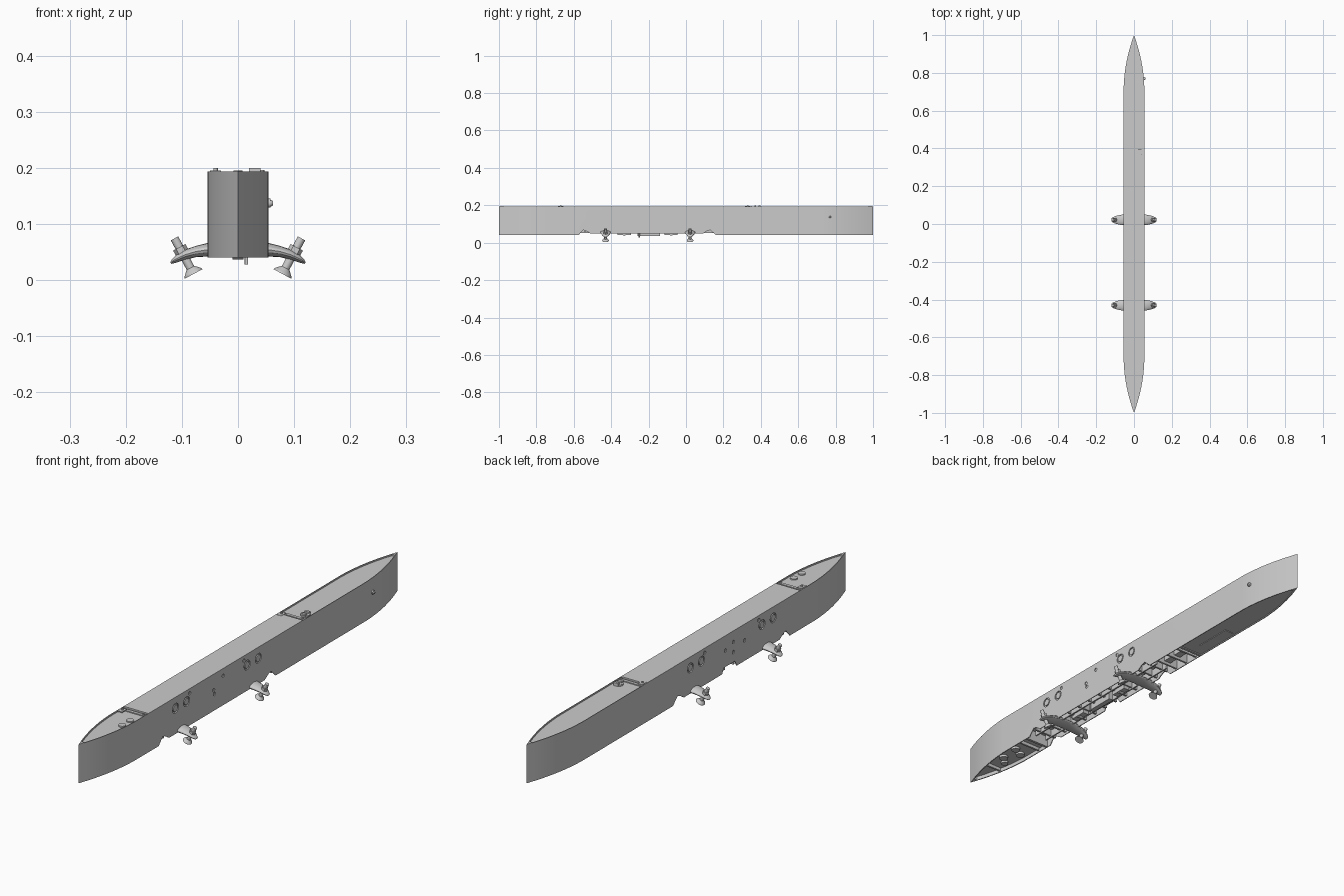
import bpy, bmesh, math
from mathutils import Matrix, Vector

cube = bpy.data.objects.get("Cube")
if cube:
    bpy.data.objects.remove(cube, do_unlink=True)

grey = bpy.data.materials.new("light grey metal")
grey.use_nodes = True
grey.diffuse_color = (0.6, 0.6, 0.6, 1)
grey.node_tree.nodes["Principled BSDF"].inputs["Base Color"].default_value = (0.6, 0.6, 0.6, 1)

HALF, BOTTOM, TOP = 0.055, 0.04, 0.194


def finish(name, bm, smooth=True):
    bmesh.ops.recalc_face_normals(bm, faces=bm.faces)
    mesh = bpy.data.meshes.new(name)
    bm.to_mesh(mesh)
    bm.free()
    mesh.materials.append(grey)
    ob = bpy.data.objects.new(name, mesh)
    bpy.context.collection.objects.link(ob)
    if smooth:
        shade(ob)
    return ob


def shade(ob):
    bpy.ops.object.select_all(action='DESELECT')
    bpy.context.view_layer.objects.active = ob
    ob.select_set(True)
    bpy.ops.object.shade_smooth_by_angle(angle=math.radians(30))


def prism(bm, points, offset):
    """Close a loop of points and sweep it along offset."""
    face = bm.faces.new([bm.verts.new(p) for p in points])
    new = bmesh.ops.extrude_face_region(bm, geom=[face])["geom"]
    bmesh.ops.translate(bm, verts=[v for v in new if isinstance(v, bmesh.types.BMVert)],
                        vec=Vector(offset))


def box(bm, x, y, z, sx, sy, sz):
    m = Matrix.Translation((x, y, z)) @ Matrix.Diagonal((sx, sy, sz, 1))
    bmesh.ops.create_cube(bm, size=1, matrix=m)


def rod(bm, a, b, r1, r2=None, sides=20):
    a, b = Vector(a), Vector(b)
    m = Matrix.Translation((a + b) / 2) @ (b - a).to_track_quat('Z', 'Y').to_matrix().to_4x4()
    bmesh.ops.create_cone(bm, cap_ends=True, segments=sides, radius1=r1,
                          radius2=r1 if r2 is None else r2, depth=(b - a).length, matrix=m)


def width(y):
    t = max(0, (abs(y) - 0.7) / 0.3)
    return HALF * (1 - t * t)


def outline(y0, y1, z, inset=0):
    """Plan outline with tapered ends, between two stations."""
    steps = 60
    ys = [y0 + (y1 - y0) * i / steps for i in range(steps + 1)]
    ys = [y for i, y in enumerate(ys) if i in (0, steps) or abs(y) > 0.7]
    right = [(width(y) - inset, y, z) for y in ys]
    left = [(-x, y, z) for x, y, z in reversed(right) if x > 1e-5]
    return right + left


def cut(target, bm):
    cutter = finish("cutter", bm, False)
    cutter.hide_render = True
    mod = target.modifiers.new("cut", 'BOOLEAN')
    mod.operation = 'DIFFERENCE'
    mod.solver = 'EXACT'
    mod.object = cutter
    bpy.context.view_layer.objects.active = target
    bpy.ops.object.modifier_apply(modifier=mod.name)
    bpy.data.objects.remove(cutter, do_unlink=True)


# Main hull
bm = bmesh.new()
prism(bm, outline(-1, 1, BOTTOM), (0, 0, TOP - BOTTOM))
hull = finish("pylon_hull", bm, False)

# Shallow deck recesses at both ends
bm = bmesh.new()
for y0, y1 in ((-0.975, -0.64), (0.33, 0.975)):
    prism(bm, outline(y0, y1, TOP - 0.006, 0.003), (0, 0, 0.02))
cut(hull, bm)

# Underside bays: front, middle, rear
bm = bmesh.new()
for y0, y1, roof in ((-0.97, -0.6, 0.055), (-0.59, 0.34, 0.085), (0.35, 0.97, 0.044)):
    prism(bm, outline(y0, y1, 0.02, 0.004), (0, 0, roof - 0.02))
cut(hull, bm)

# Raised lower edge with a notch beyond each brace
bm = bmesh.new()
edge = [(-0.585, 0.03), (-0.575, 0.04), (-0.55, 0.068), (-0.535, 0.064), (-0.51, 0.048),
        (0.09, 0.048), (0.115, 0.064), (0.13, 0.068), (0.16, 0.04), (0.17, 0.03)]
prism(bm, [(-0.1, y, z) for y, z in edge], (0.2, 0, 0))
cut(hull, bm)

# Access opening in the lower edge of one side
bm = bmesh.new()
prism(bm, [(-0.1, y, z) for y, z in ((-0.25, 0.03), (-0.23, 0.07), (-0.16, 0.07), (-0.14, 0.03))],
      (0.06, 0, 0))
cut(hull, bm)

# Round side recesses and small fastener holes
PORTS = (-0.47, -0.4, -0.02, 0.05)
SMALL = [(-0.38, 0.175), (-0.04, 0.175)]
RIGHT = [(-0.23, 0.13), (-0.225, 0.113), (-0.17, 0.165)]
LEFT = [(-0.17, 0.135), (-0.22, 0.15), (-0.22, 0.11), (-0.29, 0.13)]
bm = bmesh.new()
for s, extra in ((1, RIGHT), (-1, LEFT)):
    for y in PORTS:
        rod(bm, (s * 0.05, y, 0.15), (s * 0.06, y, 0.15), 0.019, sides=28)
    for y, z in SMALL + extra:
        rod(bm, (s * 0.051, y, z), (s * 0.06, y, z), 0.007, sides=14)
cut(hull, bm)
shade(hull)

# Round covers inside the side recesses
bm = bmesh.new()
for s in (1, -1):
    for y in PORTS:
        rod(bm, (s * 0.049, y, 0.15), (s * 0.0545, y, 0.15), 0.0135, sides=28)
finish("side_port_covers", bm)

# Side connector near the rear
bm = bmesh.new()
rod(bm, (0.045, 0.77, 0.137), (0.058, 0.77, 0.137), 0.008)
rod(bm, (0.058, 0.77, 0.137), (0.062, 0.77, 0.137), 0.006, 0.004)
finish("side_connector", bm)


# Swept brace beams with elliptical sections: x, z, half height, half width
STATIONS = [(0, 0.056, 0.008, 0.03), (0.035, 0.056, 0.009, 0.03), (0.055, 0.054, 0.012, 0.028),
            (0.075, 0.051, 0.010, 0.026), (0.095, 0.045, 0.009, 0.021),
            (0.11, 0.038, 0.007, 0.015), (0.118, 0.033, 0.004, 0.009), (0.12, 0.032, 0.001, 0.003)]


def brace_beam(y0):
    bm = bmesh.new()
    full = [(-x, z, h, w) for x, z, h, w in reversed(STATIONS[1:])] + STATIONS
    rings = []
    for x, z, h, w in full:
        angles = [math.tau * i / 16 for i in range(16)]
        rings.append([bm.verts.new((x, y0 + w * math.cos(a), z + h * math.sin(a))) for a in angles])
    for a, b in zip(rings, rings[1:]):
        for i in range(16):
            j = (i + 1) % 16
            bm.faces.new((a[i], a[j], b[j], b[i]))
    bm.faces.new(rings[0])
    bm.faces.new(rings[-1])
    return finish("sway_brace_beam", bm)


def brace_screw(y, s):
    foot, axis = Vector((s * 0.079, y, 0.011)), Vector((s * 0.475, 0, 0.88))
    bm = bmesh.new()
    for start, end, r1, r2, sides in ((0, 0.003, 0.018, 0.017, 24), (0.003, 0.012, 0.017, 0.008, 24),
                                      (0.012, 0.072, 0.0075, 0.0075, 16),
                                      (0.043, 0.054, 0.0125, 0.0125, 6)):
        rod(bm, foot + axis * start, foot + axis * end, r1, r2, sides)
    finish("sway_brace_screw", bm)


for y in (-0.43, 0.022):
    brace_beam(y)
    for s in (1, -1):
        brace_screw(y, s)

# Release mechanism in the middle bay
bm = bmesh.new()
for s in (1, -1):
    box(bm, s * 0.026, -0.2, 0.066, 0.006, 0.74, 0.03)
for i in range(12):
    box(bm, 0, -0.54 + i * 0.062, 0.07, 0.1, 0.008, 0.028)
for y in (-0.33, -0.08):
    box(bm, 0, y, 0.06, 0.026, 0.07, 0.036)
box(bm, 0, -0.2, 0.056, 0.02, 0.12, 0.038)
finish("release_rack", bm, False)

# Hanging pin and hooks
bm = bmesh.new()
rod(bm, (0.015, -0.25, 0.028), (0.015, -0.25, 0.07), 0.003, sides=12)
for y in (-0.33, -0.08):
    rod(bm, (-0.01, y, 0.047), (0.01, y, 0.047), 0.01)
finish("release_hooks", bm)

# Framing and panels of the bay behind the rear brace
bm = bmesh.new()
for y in (0.2, 0.26, 0.32):
    box(bm, 0, y, 0.065, 0.1, 0.008, 0.042)
box(bm, 0, 0.25, 0.07, 0.03, 0.1, 0.03)
box(bm, -0.02, 0.48, 0.043, 0.04, 0.16, 0.003)
finish("rear_bay_frames", bm, False)

# Front bay frames and round fittings
bm = bmesh.new()
for y in (-0.64, -0.86):
    box(bm, 0, y, 0.05, 1.7 * width(y), 0.008, 0.016)
for x, y, r in ((0.02, -0.7, 0.017), (-0.02, -0.72, 0.017), (0.015, -0.78, 0.017), (-0.015, -0.81, 0.014)):
    rod(bm, (x, y, 0.046), (x, y, 0.058), r)
finish("front_bay_fittings", bm)

# Deck joint strips, brackets and caps
bm = bmesh.new()
for y in (-0.655, 0.345):
    box(bm, 0, y, TOP - 0.005, 0.1, 0.012, 0.006)
    box(bm, -0.04, y - 0.015, TOP - 0.001, 0.02, 0.03, 0.004)
    rod(bm, (-0.04, y - 0.015, TOP - 0.004), (-0.04, y - 0.015, 0.2), 0.004, sides=12)
    rod(bm, (0.043, y, TOP - 0.004), (0.043, y, TOP + 0.002), 0.004, sides=12)
for y in (-0.72, -0.77):
    rod(bm, (0.03, y, TOP - 0.01), (0.03, y, TOP - 0.001), 0.014, sides=24)
rod(bm, (0.03, 0.38, TOP - 0.01), (0.03, 0.38, TOP), 0.018, sides=24)
for y in (0.37, 0.393):
    box(bm, 0.03, y, TOP, 0.02, 0.01, 0.012)
finish("deck_fittings", bm)

# Small wedge caps at each tip
bm = bmesh.new()
for s in (1, -1):
    prism(bm, [(-0.008, s * 0.974, TOP), (0.008, s * 0.974, TOP), (0, s * 0.997, TOP)], (0, 0, 0.001))
finish("tip_caps", bm, False)
